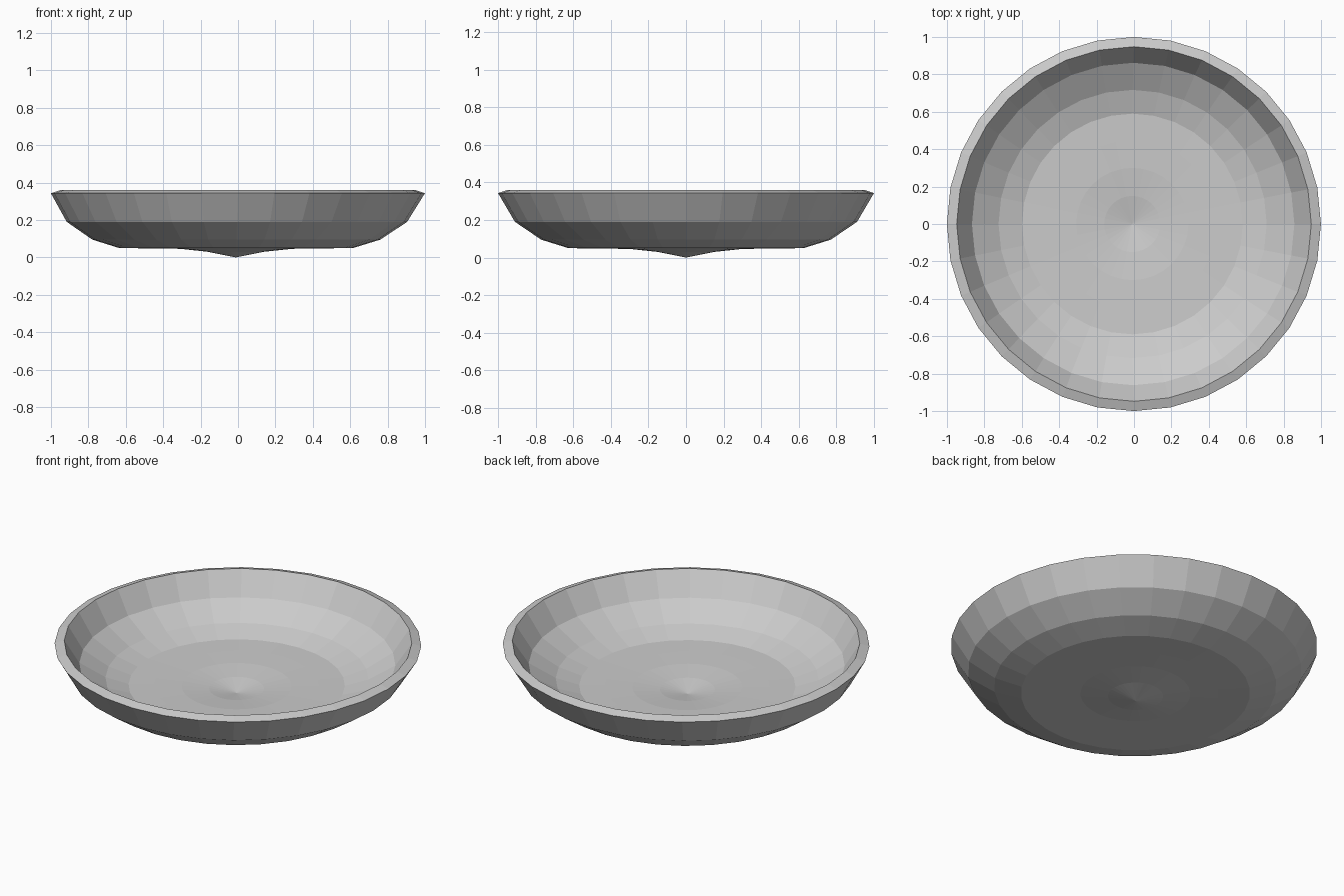
import bpy, bmesh
from math import cos, sin, pi

if "Cube" in bpy.data.objects:
    bpy.data.objects.remove(bpy.data.objects["Cube"])

SEGMENTS = 32

# Closed wall profile (radius, height): outer underside up to the rim, then back down the inside
outer = [(0, 0.0), (0.15, 0.03), (0.30, 0.046), (0.45, 0.048), (0.625, 0.05),
         (0.77, 0.095), (0.91, 0.19), (1.0, 0.343)]
inner = [(0.948, 0.36), (0.862, 0.225), (0.717, 0.138), (0.59, 0.098),
         (0.45, 0.095), (0.30, 0.091), (0.15, 0.077), (0, 0.05)]
profile = outer + inner

bm = bmesh.new()


def ring(radius, height):
    """One ring of the bowl; the base sits very slightly off centre."""
    shift = -0.012 * (1 - height / 0.36)
    if radius == 0:
        return [bm.verts.new((shift, 0, height))] * SEGMENTS
    return [bm.verts.new((radius * cos(2 * pi * i / SEGMENTS) + shift,
                          radius * sin(2 * pi * i / SEGMENTS), height))
            for i in range(SEGMENTS)]


# Skin neighbouring rings, closing to triangles at the two centre points
rings = [ring(r, z) for r, z in profile]
for a, b in zip(rings, rings[1:]):
    for i in range(SEGMENTS):
        j = (i + 1) % SEGMENTS
        bm.faces.new(list(dict.fromkeys([a[i], a[j], b[j], b[i]])))
bmesh.ops.recalc_face_normals(bm, faces=bm.faces)

# Bowl, flat shaded
mesh = bpy.data.meshes.new("bowl")
bm.to_mesh(mesh)
bm.free()
bowl = bpy.data.objects.new("bowl", mesh)
bpy.context.collection.objects.link(bowl)
